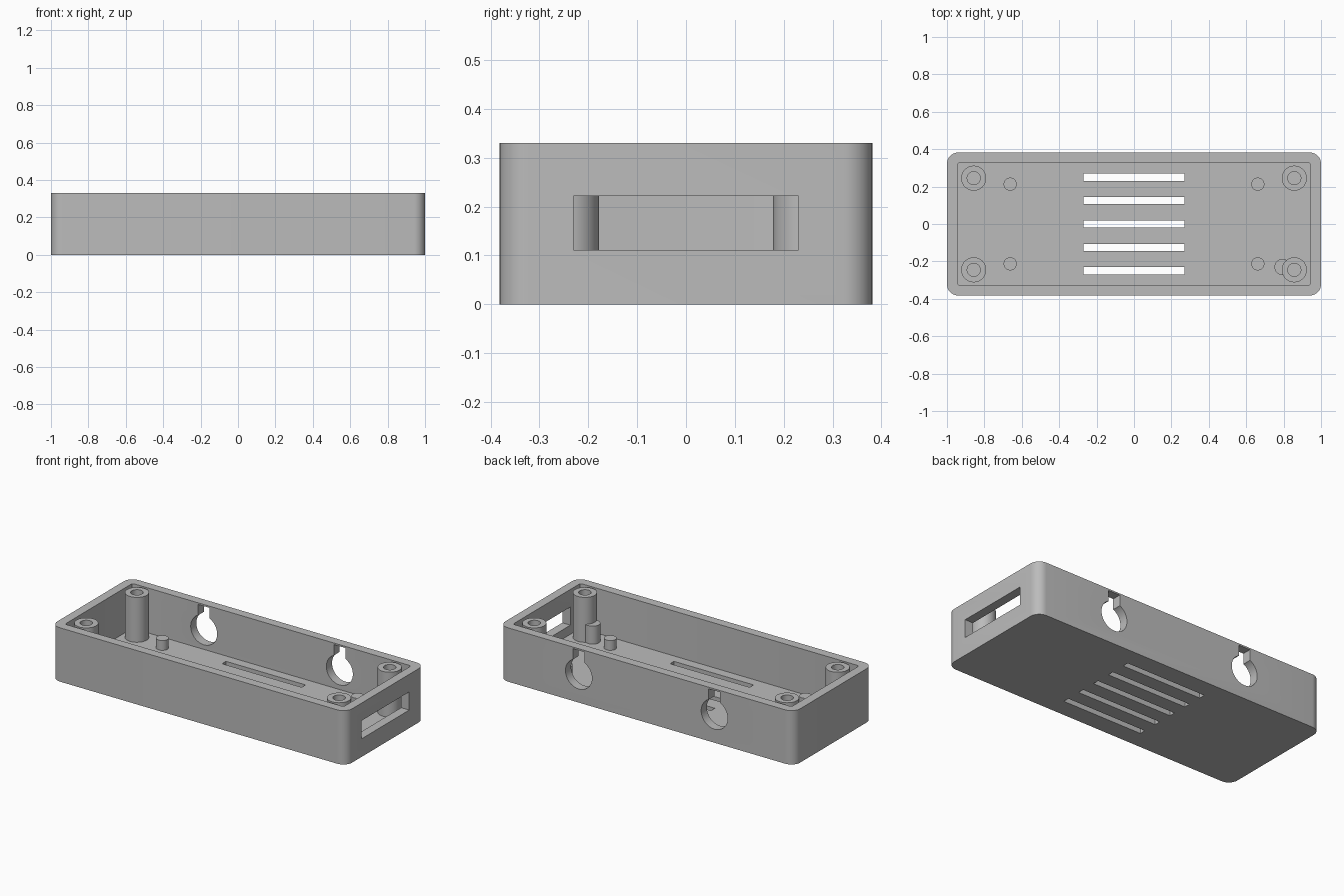
import bpy
import bmesh
from math import pi, radians
from mathutils import Matrix

cube = bpy.data.objects.get("Cube")
if cube:
    bpy.data.objects.remove(cube)

HEIGHT, FLOOR = 0.33, 0.055
HALF_X, HALF_Y, WALL = 1.0, 0.382, 0.055

grey = bpy.data.materials.new("plain grey")
grey.use_nodes = True
grey.diffuse_color = (0.5, 0.5, 0.5, 1)
grey.node_tree.nodes["Principled BSDF"].inputs["Base Color"].default_value = (0.5, 0.5, 0.5, 1)


def finish(name, bm):
    mesh = bpy.data.meshes.new(name)
    bm.to_mesh(mesh)
    bm.free()
    mesh.materials.append(grey)
    obj = bpy.data.objects.new(name, mesh)
    bpy.context.collection.objects.link(obj)
    return obj


def box(name, low, high, corner=0, segments=8):
    """Box between two corners, with optional rounded upright edges."""
    size = [h - l for l, h in zip(low, high)]
    centre = [(h + l) / 2 for l, h in zip(low, high)]
    bm = bmesh.new()
    bmesh.ops.create_cube(bm, size=1, matrix=Matrix.Translation(centre) @ Matrix.Diagonal((*size, 1)))
    if corner:
        upright = [e for e in bm.edges if abs(e.verts[0].co.z - e.verts[1].co.z) > 0.01]
        bmesh.ops.bevel(bm, geom=upright, offset=corner, segments=segments, profile=0.5, affect='EDGES')
    return finish(name, bm)


def cylinder(name, centre, radius, depth, along_y=False):
    bm = bmesh.new()
    turn = Matrix.Rotation(pi / 2 if along_y else 0, 4, 'X')
    bmesh.ops.create_cone(bm, cap_ends=True, segments=40, radius1=radius, radius2=radius,
                          depth=depth, matrix=Matrix.Translation(centre) @ turn)
    return finish(name, bm)


def post(name, x, y, radius, top):
    low = FLOOR - 0.01
    return cylinder(name, (x, y, (low + top) / 2), radius, top - low)


def cut(target, cutter):
    """Subtract the cutter, then discard it."""
    mod = target.modifiers.new("cut", 'BOOLEAN')
    mod.operation, mod.solver, mod.object = 'DIFFERENCE', 'EXACT', cutter
    bpy.context.view_layer.update()
    graph = bpy.context.evaluated_depsgraph_get()
    mesh = bpy.data.meshes.new_from_object(target.evaluated_get(graph))
    target.modifiers.clear()
    target.data = mesh
    bpy.data.objects.remove(cutter)


# Open tray with rounded outer corners
tray = box("tray", (-HALF_X, -HALF_Y, 0), (HALF_X, HALF_Y, HEIGHT), 0.06)
inner_x, inner_y = HALF_X - WALL, HALF_Y - WALL
cut(tray, box("cavity", (-inner_x, -inner_y, FLOOR), (inner_x, inner_y, HEIGHT + 0.1), 0.012, 3))

# Ventilation slots through the floor
for i in range(-2, 3):
    y = i * 0.125
    cut(tray, box("vent", (-0.27, y - 0.019, -0.1), (0.27, y + 0.019, FLOOR + 0.05)))

# Port window in one end
cut(tray, box("port", (0.9, -0.23, 0.111), (1.1, 0.23, 0.222)))

# Keyhole hangers in the back wall
for x in (-0.46, 0.46):
    cut(tray, cylinder("keyhole", (x, HALF_Y, 0.173), 0.09, 0.2, True))
    cut(tray, box("keyhole_neck", (x - 0.039, HALF_Y - 0.1, 0.18), (x + 0.039, HALF_Y + 0.1, 0.32)))

parts = [tray]

# Corner screw posts with blind holes, and locating pins on the floor
for sx, side in ((-1, "right"), (1, "left")):
    for sy, end in ((-1, "front"), (1, "back")):
        x, y = sx * 0.857, sy * 0.245
        screw_post = post(f"screw_post_{end}_{side}", x, y, 0.067, HEIGHT)
        cut(screw_post, cylinder("screw_hole", (x, y, 0.25), 0.035, 0.36))
        parts.append(screw_post)
        parts.append(post(f"locating_pin_{end}_{side}", sx * 0.662, sy * 0.213, 0.035, 0.115))

# Short support beside one screw post
support = post("cable_support", 0.794, -0.23, 0.043, 0.165)
cut(support, cylinder("clearance", (0.857, -0.245, 0.2), 0.06, 0.4))
parts.append(support)

# Smooth the round surfaces, keep hard edges
bpy.ops.object.select_all(action='DESELECT')
for obj in parts:
    obj.select_set(True)
bpy.context.view_layer.objects.active = tray
bpy.ops.object.shade_smooth_by_angle(angle=radians(30))
